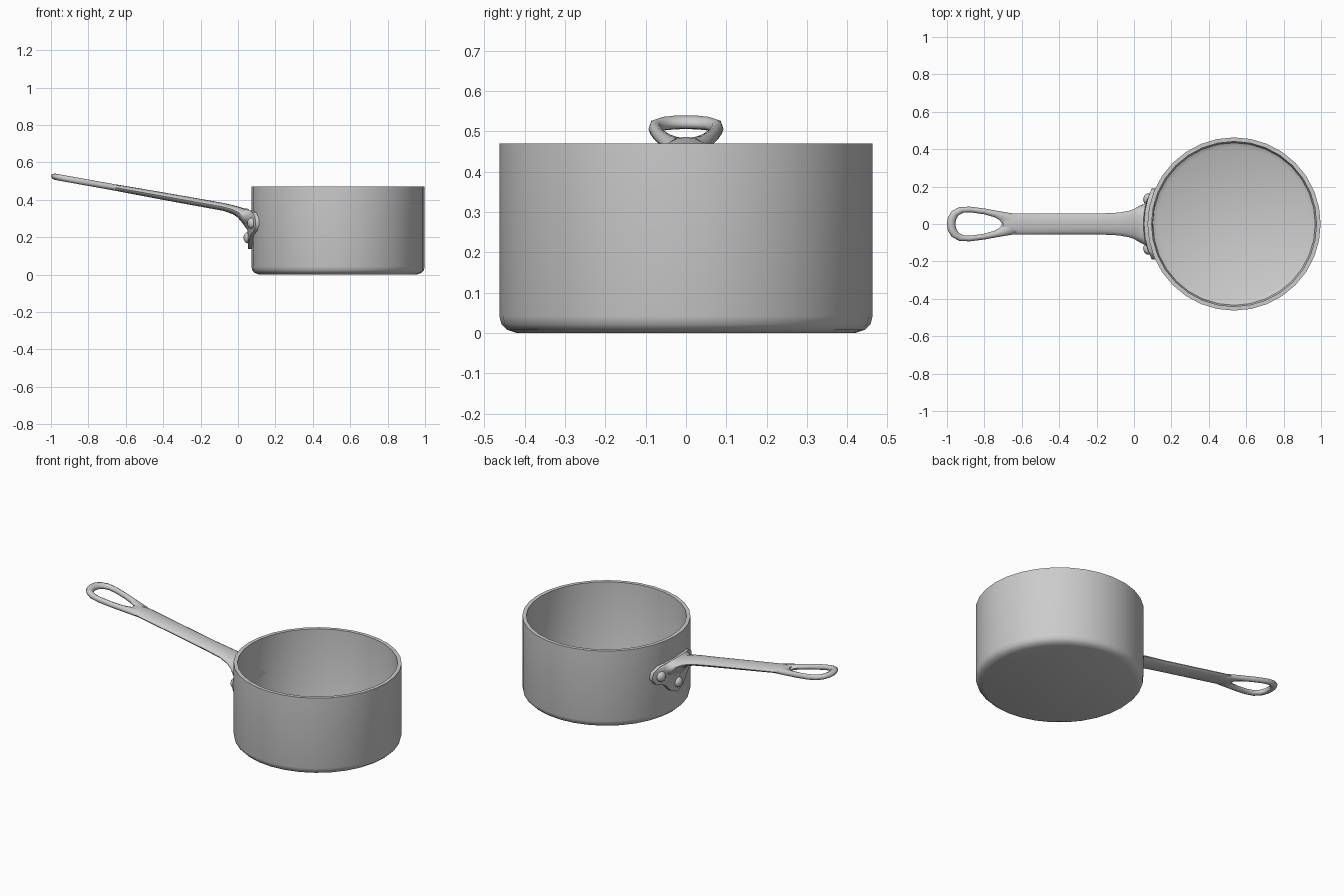
import bpy, bmesh, math
from mathutils import Vector

if "Cube" in bpy.data.objects:
    bpy.data.objects.remove(bpy.data.objects["Cube"])

CX, R, H = 0.535, 0.463, 0.47          # pot centre, radius, height


def finish(name, bm, angle=40):
    bmesh.ops.recalc_face_normals(bm, faces=bm.faces)
    me = bpy.data.meshes.new(name)
    bm.to_mesh(me)
    bm.free()
    ob = bpy.data.objects.new(name, me)
    bpy.context.collection.objects.link(ob)
    bpy.ops.object.select_all(action='DESELECT')
    ob.select_set(True)
    bpy.context.view_layer.objects.active = ob
    bpy.ops.object.shade_smooth_by_angle(angle=math.radians(angle))
    return ob


def loft(name, rings, loop=False, angle=40):
    bm = bmesh.new()
    vs = [[bm.verts.new(p) for p in r] for r in rings]
    n = len(vs[0])
    for i in range(len(vs) - (0 if loop else 1)):
        a, b = vs[i], vs[(i + 1) % len(vs)]
        for j in range(n):
            k = (j + 1) % n
            bm.faces.new((a[j], a[k], b[k], b[j]))
    if not loop:
        bm.faces.new(vs[0])
        bm.faces.new(vs[-1])
    return finish(name, bm, angle)


def wall_x(y):
    return CX - math.sqrt(R * R - y * y)


def handle_z(x):
    return 0.348 - 0.179 * x


# Pot: lathed profile, outside then rim then inside
profile = [(0.42, 0), (0.444, 0.008), (0.458, 0.022), (R, 0.042), (R, H),
           (0.441, H), (0.441, 0.06), (0.434, 0.038), (0.41, 0.025)]
loft("pot", [[(CX + r * math.cos(a), r * math.sin(a), z)
              for a in [math.tau * i / 32 for i in range(32)]] for r, z in profile])


# Handle shaft flaring into a plate wrapped on the pot wall
def mirrored(half):
    return half + [(-y, z) for y, z in half[-2:0:-1]]


def oval(x, hw, hh, zc=None):
    zc = handle_z(x) if zc is None else zc
    half = [(hw * math.sin(t), zc + hh * math.cos(t))
            for t in [math.pi * i / 8 for i in range(9)]]
    return [(x, y, z) for y, z in mirrored(half)]


def wrapped(half, offset):
    return [(wall_x(y) - offset, y, z) for y, z in mirrored(half)]


neck = [(0, .352), (.05, .351), (.095, .345), (.115, .325), (.11, .3),
        (.085, .275), (.05, .255), (.02, .243), (0, .238)]
plate = [(0, .342), (.07, .342), (.14, .335), (.182, .308), (.19, .268),
         (.165, .235), (.105, .212), (.06, .165), (0, .138)]
plate[-1:] = [(0, .138)]
loft("handle", [oval(-.7, .04, .013), oval(-.66, .057, .017), oval(-.6, .057, .018),
                oval(-.4, .056, .02), oval(-.18, .056, .021),
                oval(-.08, .061, .021), oval(-.03, .07, .024, .348),
                oval(0, .08, .03, .334), oval(.03, .098, .044, .311),
                wrapped(neck, .022), wrapped(plate, .018), wrapped(plate, -.006)], angle=50)

# Hanging loop: section swept between outer and inner outlines
outer = [(-1, 0), (-.995, .035), (-.975, .068), (-.935, .09), (-.88, .093),
         (-.8, .083), (-.73, .07), (-.67, .06), (-.61, .05)]
inner = [(-.955, 0), (-.952, .022), (-.94, .045), (-.91, .061), (-.87, .062),
         (-.8, .052), (-.745, .036), (-.718, .02), (-.705, 0)]
pairs = list(zip(outer, inner))
pairs = [((a[0], -a[1]), (b[0], -b[1])) for a, b in pairs[:0:-1]] + pairs
rings = []
for o, i in pairs:
    o, i = Vector(o), Vector(i)
    mid, half = (o + i) / 2, (o - i) / 2
    ring = []
    for k in range(8):
        t = math.tau * k / 8
        p = mid + half * math.cos(t)
        ring.append((p.x, p.y, handle_z(p.x) + 0.017 * math.sin(t)))
    rings.append(ring)
loft("hanging_loop", rings, angle=60)

# Rivets: flattened domes facing out from the wall
for n, (y, z) in enumerate([(-.135, .275), (.135, .275), (0, .197)]):
    bm = bmesh.new()
    bmesh.ops.create_uvsphere(bm, u_segments=12, v_segments=8, radius=0.03)
    ob = finish("rivet_%d" % (n + 1), bm, 60)
    ob.scale = (0.75, 1, 1)
    ob.location = (wall_x(y) - 0.02, y, z)
    ob.rotation_euler.z = -math.asin(y / R)
